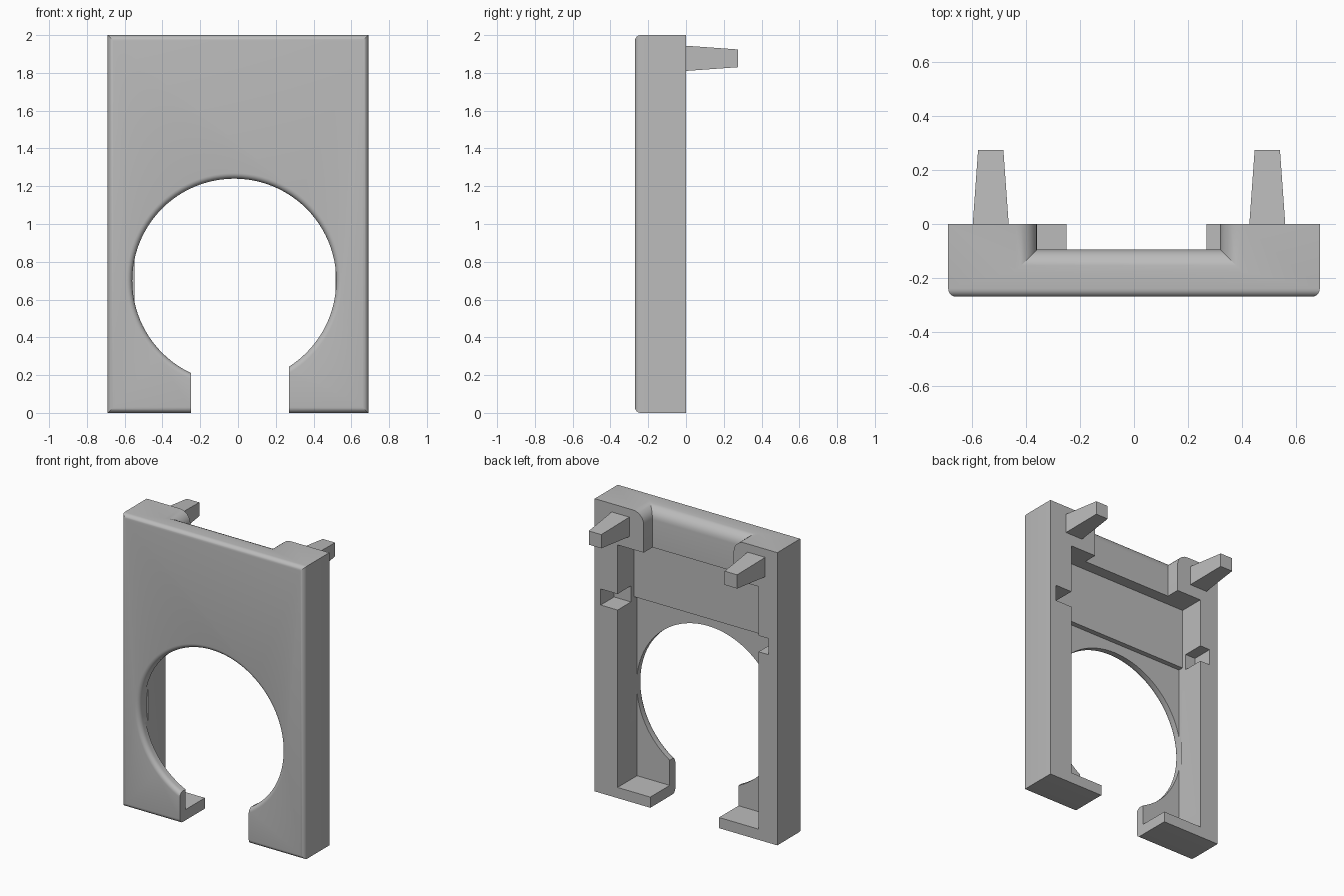
import bpy, bmesh, math

if "Cube" in bpy.data.objects:
    bpy.data.objects.remove(bpy.data.objects["Cube"], do_unlink=True)

grey = bpy.data.materials.new("plain grey")
grey.use_nodes = True
grey.diffuse_color = (0.5, 0.5, 0.5, 1)
grey.node_tree.nodes["Principled BSDF"].inputs["Base Color"].default_value = (0.5, 0.5, 0.5, 1)


def loft(name, rings):
    """Closed solid through a list of rings with equal point counts."""
    bm = bmesh.new()
    loops = [[bm.verts.new(p) for p in ring] for ring in rings]
    n = len(loops[0])
    for a, b in zip(loops, loops[1:]):
        for i in range(n):
            j = (i + 1) % n
            bm.faces.new((a[i], a[j], b[j], b[i]))
    bm.faces.new(loops[0])
    bm.faces.new(loops[-1])
    bmesh.ops.recalc_face_normals(bm, faces=bm.faces)
    mesh = bpy.data.meshes.new(name)
    bm.to_mesh(mesh)
    bm.free()
    obj = bpy.data.objects.new(name, mesh)
    bpy.context.collection.objects.link(obj)
    mesh.materials.append(grey)
    return obj


def rect_z(x0, x1, y0, y1, z):
    return [(x0, y0, z), (x1, y0, z), (x1, y1, z), (x0, y1, z)]


def rect_y(x0, x1, z0, z1, y):
    return [(x0, y, z0), (x1, y, z0), (x1, y, z1), (x0, y, z1)]


def box(name, x0, x1, y0, y1, z0, z1):
    return loft(name, [rect_z(x0, x1, y0, y1, z) for z in (z0, z1)])


def apply_modifier(obj, mod):
    bpy.context.view_layer.objects.active = obj
    bpy.ops.object.modifier_apply(modifier=mod.name)


def cut(obj, cutter):
    mod = obj.modifiers.new("cut", 'BOOLEAN')
    mod.operation, mod.solver, mod.object = 'DIFFERENCE', 'EXACT', cutter
    cutter.hide_render = True
    apply_modifier(obj, mod)
    bpy.data.objects.remove(cutter, do_unlink=True)


FRONT, ROUND, STEPS = -0.27, 0.03, 6
quarter = [math.pi / 2 * i / STEPS for i in range(STEPS + 1)]

# Body block with rounded front edges
body = box("body", -0.69, 0.69, FRONT, 0, 0, 2)
bm = bmesh.new()
bm.from_mesh(body.data)
front_edges = [e for e in bm.edges if all(v.co.y < -0.2 for v in e.verts)]
bmesh.ops.bevel(bm, geom=front_edges, offset=ROUND, segments=STEPS, profile=0.5, affect='EDGES')
bm.to_mesh(body.data)
bm.free()

# Rear pocket, stepped in depth
LEFT, RIGHT = 0.517, -0.548
cut(body, box("lower_pocket", RIGHT, LEFT, -0.21, 0.1, 0.073, 1.31))
cut(body, box("upper_pocket", RIGHT, LEFT, -0.175, 0.1, 1.29, 1.73))

# Top opening with a flared, rounded rim
flare = 0.08
rings = [rect_z(-0.36, 0.32, -0.095, 0.1, 1.7)]
for t in quarter:
    e = flare * (1 - math.cos(t))
    rings.append(rect_z(-0.36 - e, 0.32 + e, -0.095 - e, 0.1, 2 - flare + flare * math.sin(t)))
rings.append(rect_z(-0.36 - flare, 0.32 + flare, -0.095 - flare, 0.1, 2.1))
cut(body, loft("top_opening", rings))

# Notches in the side rails
cut(body, box("left_notch", LEFT - 0.05, 0.645, -0.145, 0.1, 1.285, 1.395))
cut(body, box("right_notch", -0.625, RIGHT + 0.05, -0.145, 0.1, 1.285, 1.395))


# Round window with a rounded front rim
def circle(r, y, n=96):
    return [(-0.02 + r * math.cos(2 * math.pi * i / n), y,
             0.7 + r * math.sin(2 * math.pi * i / n)) for i in range(n)]


rings = [circle(0.54, -0.19)]
for t in quarter:
    rings.append(circle(0.54 + ROUND * (1 - math.cos(t)), FRONT + ROUND - ROUND * math.sin(t)))
rings.append(circle(0.54 + ROUND, FRONT - 0.1))
cut(body, loft("window", rings))

# Gap at the bottom
cut(body, box("bottom_gap", -0.25, 0.27, -0.5, 0.1, -0.1, 0.4))

# Tapered pegs on the back
pegs = []
for name, x in (("left_peg", 0.495), ("right_peg", -0.532)):
    pegs.append(loft(name, [rect_y(x - w, x + w, 1.877 - w, 1.877 + w, y)
                            for w, y in ((0.067, -0.005), (0.047, 0.275))]))

# Smooth the rounded edges only
bpy.ops.object.select_all(action='DESELECT')
body.select_set(True)
bpy.context.view_layer.objects.active = body
bpy.ops.object.shade_smooth_by_angle(angle=math.radians(30))
